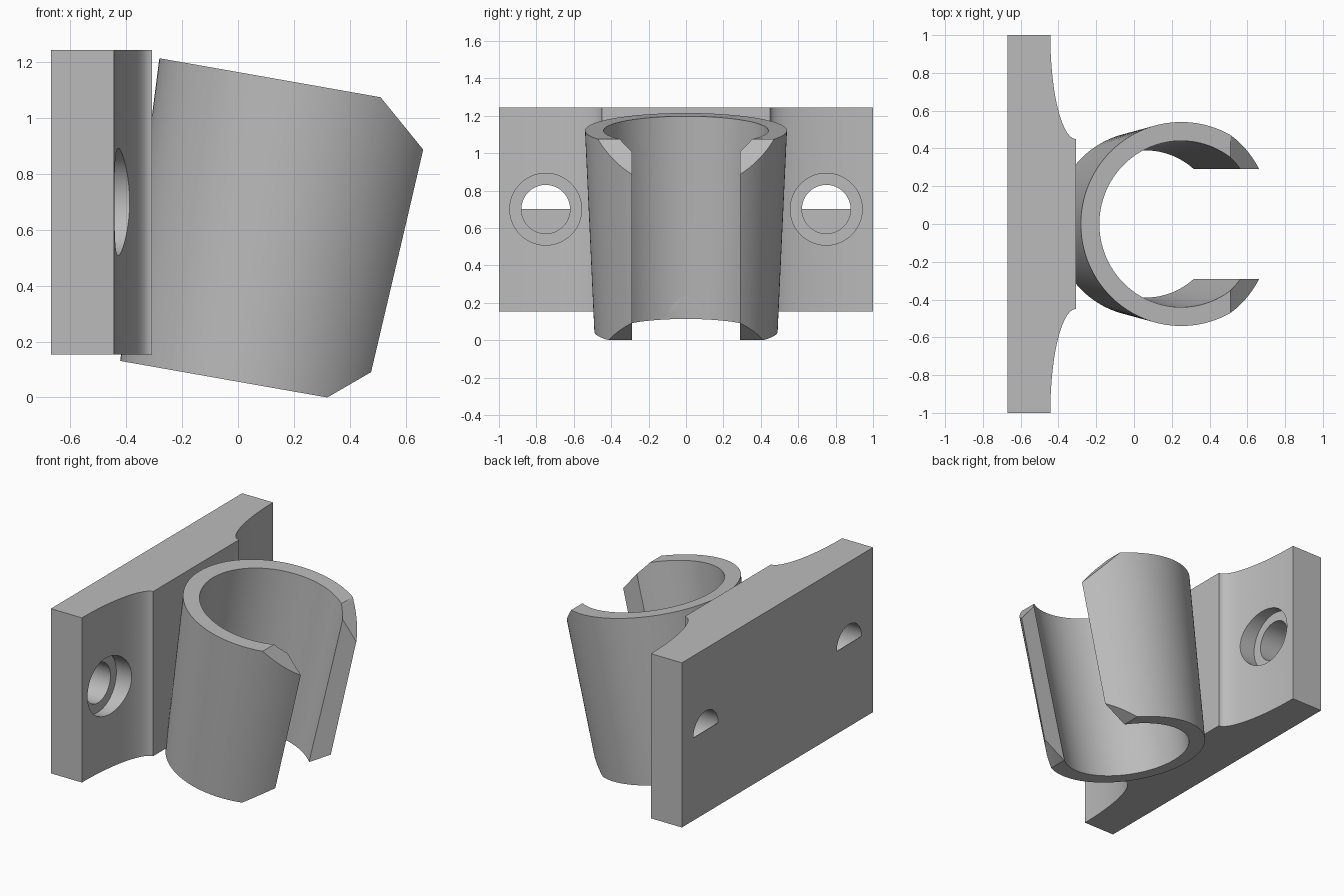
import bpy, bmesh, math
from mathutils import Matrix, Vector

cube = bpy.data.objects.get("Cube")
if cube:
    bpy.data.objects.remove(cube, do_unlink=True)

grey = bpy.data.materials.new("plain grey")
grey.use_nodes = True
grey.diffuse_color = (0.5, 0.5, 0.5, 1)
grey.node_tree.nodes["Principled BSDF"].inputs["Base Color"].default_value = grey.diffuse_color

TILT = Matrix.Rotation(math.radians(10), 4, 'Y')   # lean of the cup
AXIS, LOW, HIGH = 0.052, 0.0556, 1.147             # cup axis and ends, before leaning
HOLE_Y, HOLE_Z = 0.75, 0.70
BACK, FACE, EDGE = -0.67, -0.307, -0.443           # plate depths


def finish(bm, name, matrix=Matrix()):
    bmesh.ops.recalc_face_normals(bm, faces=bm.faces)
    bm.transform(matrix)
    mesh = bpy.data.meshes.new(name)
    bm.to_mesh(mesh)
    bm.free()
    mesh.materials.append(grey)
    obj = bpy.data.objects.new(name, mesh)
    bpy.context.collection.objects.link(obj)
    return obj


def prism(name, points, along, matrix=Matrix()):
    """Closed outline pushed along a vector."""
    bm = bmesh.new()
    face = bm.faces.new([bm.verts.new(p) for p in points])
    moved = bmesh.ops.extrude_face_region(bm, geom=[face])["geom"]
    verts = [v for v in moved if isinstance(v, bmesh.types.BMVert)]
    bmesh.ops.translate(bm, verts=verts, vec=Vector(along))
    return finish(bm, name, matrix)


def side_prism(name, points):
    """Outline in the leaning side plane, pushed across the whole cup."""
    return prism(name, [(u, -1, w) for u, w in points], (0, 2, 0), TILT)


def cone(name, r1, r2, low, high, matrix):
    bm = bmesh.new()
    bmesh.ops.create_cone(bm, cap_ends=True, segments=128, radius1=r1, radius2=r2,
                          depth=high - low)
    return finish(bm, name, matrix @ Matrix.Translation((0, 0, (low + high) / 2)))


def cut(obj, cutter, keep=False):
    mod = obj.modifiers.new("cut", 'BOOLEAN')
    mod.operation, mod.solver, mod.object = 'DIFFERENCE', 'EXACT', cutter
    bpy.context.view_layer.objects.active = obj
    bpy.ops.object.modifier_apply(modifier=mod.name)
    if not keep:
        bpy.data.objects.remove(cutter, do_unlink=True)


# Mounting plate with scooped wings
scoop = []
for i in range(33):
    t = math.pi / 2 * i / 32
    scoop.append((FACE + (EDGE - FACE) * math.cos(t), 1 - 0.55 * math.sin(t)))
outline = [(BACK, 1)] + scoop + [(x, -y) for x, y in reversed(scoop)] + [(BACK, -1)]
plate = prism("mounting_plate", [(x, y, 0.153) for x, y in outline], (0, 0, 1.09))

# Counterbored screw holes, their lower half covered at the back
covers = []
for side, label in ((1, "left"), (-1, "right")):
    place = Matrix.Translation((0, side * HOLE_Y, HOLE_Z)) @ Matrix.Rotation(math.pi / 2, 4, 'Y')
    cut(plate, cone("screw_hole", 0.13, 0.13, -0.8, -0.2, place))
    cut(plate, cone("counterbore", 0.192, 0.192, -0.5, -0.2, place))
    arc = [math.pi * (1 + i / 32) for i in range(33)]
    covers.append(prism(label + "_hole_cover",
                        [(BACK, side * HOLE_Y + 0.131 * math.cos(a), HOLE_Z + 0.131 * math.sin(a))
                         for a in arc], (0.004, 0, 0)))

# Leaning tapered cup
lean = TILT @ Matrix.Translation((AXIS, 0, 0))
cup = cone("cup", 0.49, 0.54, LOW, HIGH, lean)
bore = cone("cup_bore", 0.385, 0.445, LOW - 0.1, HIGH + 0.1, lean)
cut(plate, bore, keep=True)
cut(cup, bore)

# Front slot and its sloping corners
cut(cup, prism("slot", [(AXIS, -0.29, -1), (1, -0.29, -1), (1, 0.29, -1), (AXIS, 0.29, -1)],
               (0, 0, 3), TILT))
cut(cup, side_prism("upper_corner", [(0.2, 1.247), (0.316, HIGH), (0.686, 0.827), (1, 1.5)]))
cut(cup, side_prism("lower_corner", [(0.197, -0.044), (0.315, LOW), (0.726, 0.402), (1, -0.5)]))

# Smooth curves, crisp edges
bpy.ops.object.select_all(action='DESELECT')
for obj in [plate, cup] + covers:
    obj.select_set(True)
bpy.context.view_layer.objects.active = plate
bpy.ops.object.shade_smooth_by_angle(angle=math.radians(25))
